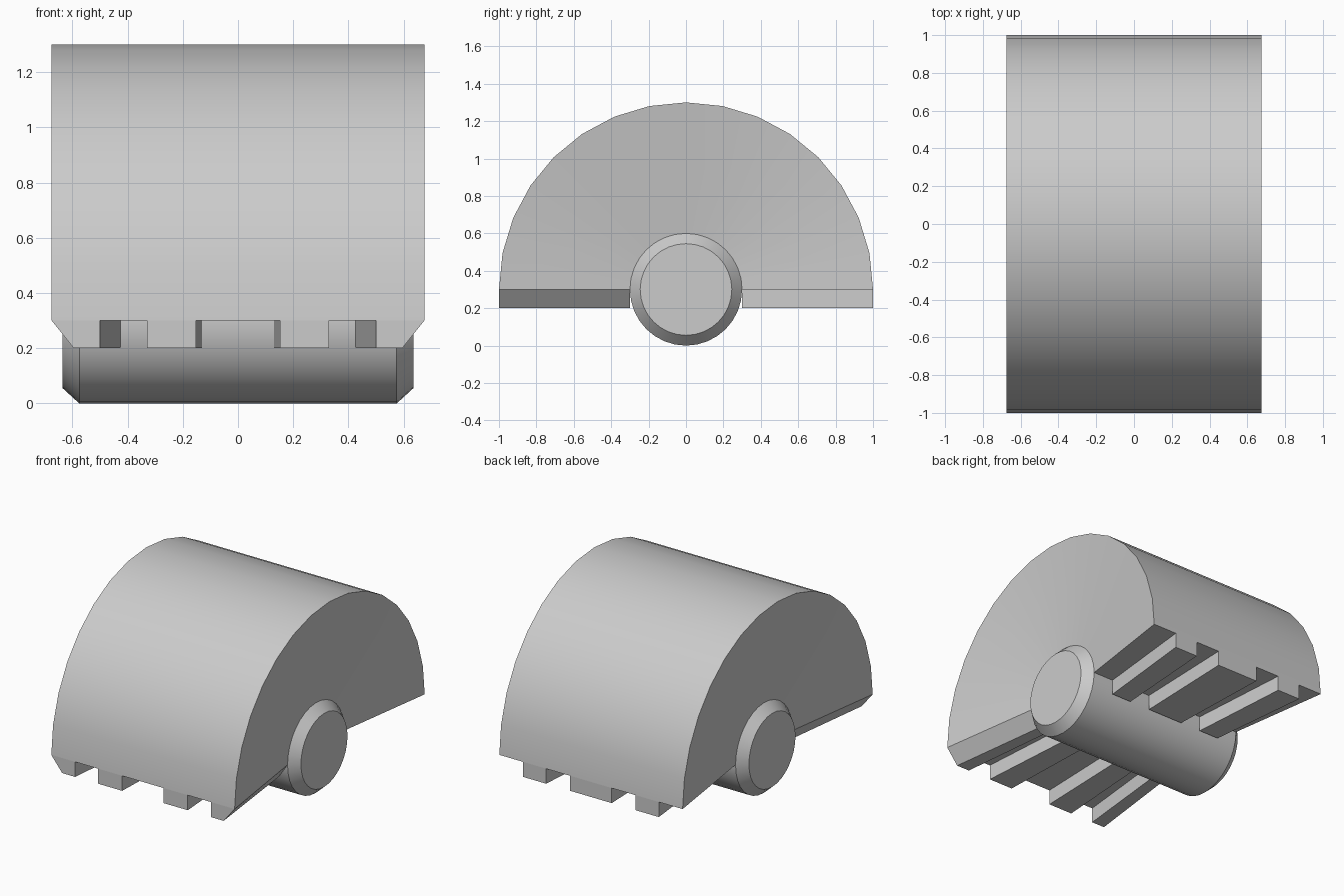
import bpy, bmesh
from math import sin, cos, pi

if "Cube" in bpy.data.objects:
    bpy.data.objects.remove(bpy.data.objects["Cube"])

CZ = 0.3            # height of the shared axis
R_OUT, R_IN = 1.0, 0.3
HALF_W = 0.675      # half width at the rim
TAPER = 0.852       # width ratio at the hub compared with the rim


def finish(name, bm, smooth=True):
    bmesh.ops.recalc_face_normals(bm, faces=bm.faces)
    me = bpy.data.meshes.new(name)
    bm.to_mesh(me)
    bm.free()
    ob = bpy.data.objects.new(name, me)
    bpy.context.collection.objects.link(ob)
    if smooth:
        bpy.ops.object.select_all(action='DESELECT')
        ob.select_set(True)
        bpy.context.view_layer.objects.active = ob
        bpy.ops.object.shade_smooth_by_angle(angle=0.6)
    return ob


def sweep(name, profile, segs, arc):
    """Sweep a closed or capped (x, radius) profile about the x axis."""
    bm = bmesh.new()
    full = arc > 6
    rings = []
    for i in range(segs if full else segs + 1):
        a = arc * i / segs
        rings.append([bm.verts.new((x, r * cos(a), CZ + r * sin(a))) for x, r in profile])
    n = len(profile)
    for i in range(segs):
        a, b = rings[i], rings[(i + 1) % len(rings)]
        for j in range(n - 1 if full else n):
            k = (j + 1) % n
            bm.faces.new((a[j], a[k], b[k], b[j]))
    if full:
        bm.faces.new([r[0] for r in rings])
        bm.faces.new([r[-1] for r in rings])
    else:
        bm.faces.new(rings[0])
        bm.faces.new(rings[-1])
    return finish(name, bm)


def tooth(name, x0, x1, side, b0=None, b1=None):
    """Clutch tooth narrowing toward the hub; b0/b1 override the lower edges."""
    b0 = x0 if b0 is None else b0
    b1 = x1 if b1 is None else b1
    bm = bmesh.new()
    ends = []
    for y, s in ((R_OUT, 1), (R_IN, TAPER)):
        ends.append([bm.verts.new((x * s, side * y, z)) for x, z in
                     ((x0, CZ), (x1, CZ), (b1, CZ - 0.1), (b0, CZ - 0.1))])
    a, b = ends
    bm.faces.new(a)
    bm.faces.new(b)
    for j in range(4):
        k = (j + 1) % 4
        bm.faces.new((a[j], a[k], b[k], b[j]))
    finish(name, bm, smooth=False)


# Half-round body with dished ends
w = HALF_W * TAPER
sweep("half_body", [(-HALF_W, R_OUT), (HALF_W, R_OUT), (w, R_IN), (-w, R_IN)], 16, pi)

# Chamfered roller pin
sweep("pin", [(-0.635, 0.245), (-0.575, 0.3), (0.575, 0.3), (0.635, 0.245)], 32, 2 * pi)

# Front teeth, mirrored left and right; the outer ones have sloped ends
for s, tag in ((1, "right"), (-1, "left")):
    tooth("front_outer_tooth_" + tag, s * 0.5, s * HALF_W, -1, b1=s * 0.595)
    tooth("front_inner_tooth_" + tag, s * 0.153, s * 0.33, -1)
    tooth("back_tooth_" + tag, s * 0.33, s * 0.5, 1)

# Back middle tooth
tooth("back_middle_tooth", -0.153, 0.153, 1)
